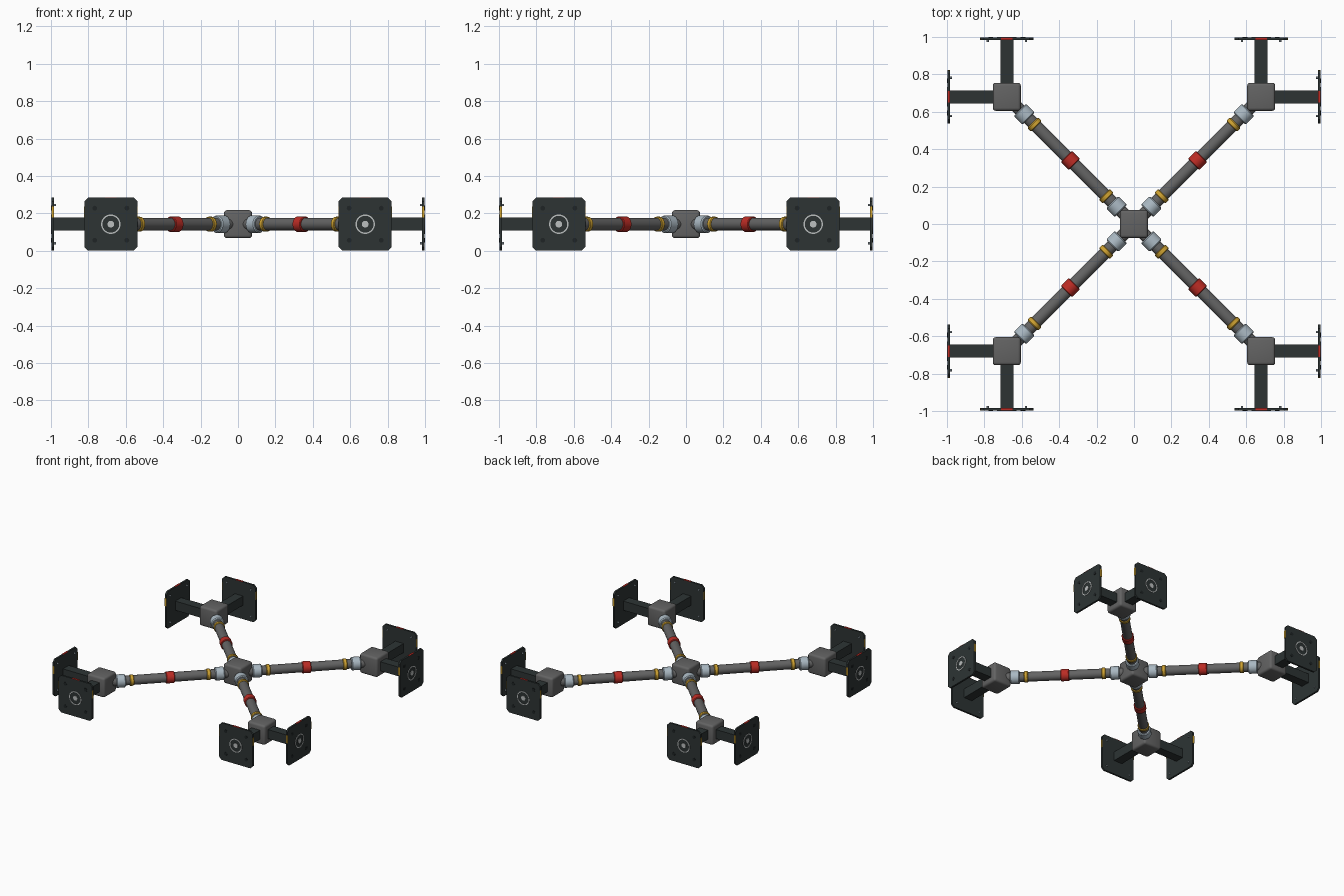
import bpy, bmesh, math
from mathutils import Matrix, Vector

if "Cube" in bpy.data.objects:
    bpy.data.objects.remove(bpy.data.objects["Cube"])

ZC = 0.142          # height of the frame's centre plane
CORNER = 0.68       # corner hub offset


def material(name, rgb):
    m = bpy.data.materials.new(name)
    m.diffuse_color = (*rgb, 1)
    m.use_nodes = True
    m.node_tree.nodes["Principled BSDF"].inputs["Base Color"].default_value = m.diffuse_color
    return m


GREY = material("mid grey", (0.125, 0.125, 0.125))
DARK = material("dark slate", (0.026, 0.034, 0.034))
BLACK = material("near black", (0.013, 0.017, 0.018))
RED = material("red", (0.50, 0.025, 0.018))
YELLOW = material("yellow", (0.62, 0.36, 0.03))
STEEL = material("pale steel", (0.40, 0.48, 0.54))
WHITE = material("off white", (0.50, 0.52, 0.52))


def finish(name, bm, mat, matrix, smooth=None):
    bmesh.ops.recalc_face_normals(bm, faces=bm.faces)
    me = bpy.data.meshes.new(name)
    bm.to_mesh(me)
    bm.free()
    me.materials.append(mat)
    ob = bpy.data.objects.new(name, me)
    bpy.context.collection.objects.link(ob)
    ob.matrix_world = matrix
    if smooth is not None:
        bpy.ops.object.select_all(action='DESELECT')
        ob.select_set(True)
        bpy.context.view_layer.objects.active = ob
        bpy.ops.object.shade_smooth_by_angle(angle=math.radians(smooth))
    return ob


def box(name, mat, frame, centre, size, bevel=0, segments=1, smooth=None):
    bm = bmesh.new()
    bmesh.ops.create_cube(bm, size=1)
    bmesh.ops.scale(bm, vec=size, verts=bm.verts)
    if bevel:
        bmesh.ops.bevel(bm, geom=bm.edges[:], offset=bevel, segments=segments,
                        profile=0.5, affect='EDGES')
    bmesh.ops.translate(bm, vec=centre, verts=bm.verts)
    return finish(name, bm, mat, frame, smooth)


def lathe(name, mat, frame, profile, offset=(0, 0, 0), n=24, closed=False):
    """Spin (distance, radius) points about the local x axis."""
    bm = bmesh.new()
    rings = [[bm.verts.new((d, r * math.cos(2 * math.pi * i / n), r * math.sin(2 * math.pi * i / n)))
              for i in range(n)] for d, r in profile]
    pairs = list(zip(rings, rings[1:])) + ([(rings[-1], rings[0])] if closed else [])
    for a, b in pairs:
        for i in range(n):
            j = (i + 1) % n
            bm.faces.new((a[i], a[j], b[j], b[i]))
    if not closed:
        bm.faces.new(rings[0])
        bm.faces.new(rings[-1])
    bmesh.ops.translate(bm, vec=offset, verts=bm.verts)
    return finish(name, bm, mat, frame, 35)


def band(name, mat, frame, centre, length, radius, chamfer):
    h = length / 2
    return lathe(name, mat, frame, [
        (centre - h, radius - chamfer), (centre - h + chamfer, radius),
        (centre + h - chamfer, radius), (centre + h, radius - chamfer)])


def hub(name, x, y):
    box(name, GREY, Matrix.Translation((x, y, ZC)), (0, 0, 0), (0.15,) * 3, 0.016, 3, 60)


def foot(tag, frame):
    """Square bar and end plate; local x points outward from the corner hub."""
    out = 0.32 - 0.003
    box("foot_bar_" + tag, DARK, frame, (0.18, 0, 0), (0.25, 0.07, 0.07))
    # chamfered plate, outline extruded along x
    h, c, t = 0.142, 0.02, 0.014
    pts = [(h - c, h), (h, h - c), (h, c - h), (h - c, -h),
           (c - h, -h), (-h, c - h), (-h, h - c), (c - h, h)]
    bm = bmesh.new()
    face = bm.faces.new([bm.verts.new((out - t, y, z)) for y, z in pts])
    ext = bmesh.ops.extrude_face_region(bm, geom=[face])
    bmesh.ops.translate(bm, vec=(t, 0, 0),
                        verts=[g for g in ext["geom"] if isinstance(g, bmesh.types.BMVert)])
    finish("end_plate_" + tag, bm, DARK, frame)
    # target ring and centre disc on the outer face
    lathe("target_ring_" + tag, WHITE, frame,
          [(out - 0.002, 0.045), (out + 0.003, 0.045), (out + 0.003, 0.052), (out - 0.002, 0.052)],
          n=32, closed=True)
    lathe("target_disc_" + tag, WHITE, frame, [(out - 0.002, 0.018), (out + 0.003, 0.018)])
    # bolts: dark caps outside, small steel studs inside
    for i, (sy, sz) in enumerate(((1, 1), (1, -1), (-1, 1), (-1, -1))):
        lathe(f"bolt_cap_{tag}_{i}", BLACK, frame, [(out - 0.002, 0.013), (out + 0.002, 0.013)],
              (0, sy * 0.086, sz * 0.086), 12)
        lathe(f"inner_stud_{tag}_{i}", STEEL, frame, [(out - t - 0.009, 0.006), (out - t + 0.001, 0.006)],
              (0, sy * 0.102, sz * 0.102), 10)
    # coloured edge marks
    box("top_mark_" + tag, RED, frame, (out - t / 2, 0, h), (t + 0.001, 0.06, 0.003))
    for s in (-1, 1):
        box(f"side_mark_{tag}_{s}", YELLOW, frame, (out - t / 2, s * h, 0.065),
            (t + 0.001, 0.003, 0.06))


# hubs
hub("centre_hub", 0, 0)
reach = CORNER * math.sqrt(2)
for k in range(4):
    turn = Matrix.Rotation(math.radians(45 + 90 * k), 4, 'Z')
    arm = Matrix.Translation((0, 0, ZC)) @ turn
    corner = arm @ Vector((reach, 0, 0))
    hub(f"corner_hub_{k}", corner.x, corner.y)

    # diagonal tube with its fittings
    lathe(f"arm_tube_{k}", GREY, arm, [(0.05, 0.034), (reach - 0.05, 0.034)])
    band(f"arm_coupling_{k}", RED, arm, reach / 2, 0.06, 0.042, 0.004)
    for e, flip in enumerate((False, True)):
        place = (lambda d: reach - d) if flip else (lambda d: d)
        band(f"arm_collar_{k}_{e}", STEEL, arm, place(0.132), 0.066, 0.047, 0.006)
        band(f"arm_ring_{k}_{e}", YELLOW, arm, place(0.21), 0.028, 0.040, 0.004)

    # two feet per corner, pointing along the outward axes
    for f, angle in enumerate((90 * k, 90 * k + 90)):
        foot(f"{k}_{f}", Matrix.Translation(corner) @ Matrix.Rotation(math.radians(angle), 4, 'Z'))
